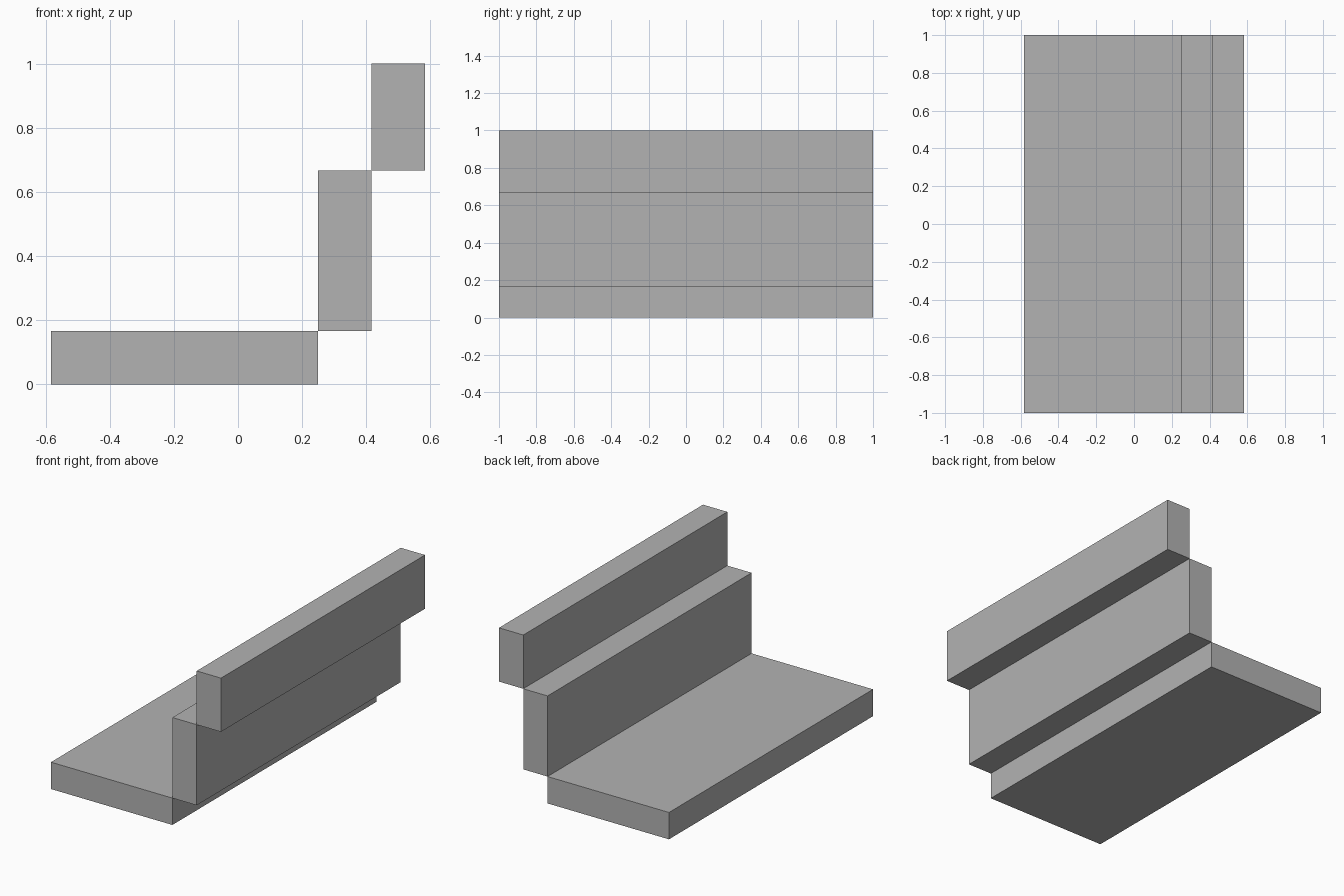
import bpy
import bmesh
from mathutils import Matrix, Vector

cube = bpy.data.objects.get("Cube")
if cube:
    bpy.data.objects.remove(cube, do_unlink=True)

# Single plain grey
grey = bpy.data.materials.new("plain_grey")
grey.use_nodes = True
colour = (0.45, 0.45, 0.45, 1.0)
grey.diffuse_color = colour
grey.node_tree.nodes["Principled BSDF"].inputs["Base Color"].default_value = colour

UNIT = 1 / 12   # module that all sections are built on
LENGTH = 2.0


def slab(name, x0, x1, z0, z1):
    """Full-length block, section given in modules."""
    size = Vector(((x1 - x0) * UNIT, LENGTH, (z1 - z0) * UNIT))
    bm = bmesh.new()
    bmesh.ops.create_cube(bm, size=1, matrix=Matrix.Diagonal(size).to_4x4())
    mesh = bpy.data.meshes.new(name)
    bm.to_mesh(mesh)
    bm.free()
    mesh.materials.append(grey)
    obj = bpy.data.objects.new(name, mesh)
    obj.location = ((x0 + x1) / 2 * UNIT, 0, (z0 + z1) / 2 * UNIT)
    bpy.context.collection.objects.link(obj)


# Flat base, then two upright boards stepping outwards edge to edge
slab("base_slab", -7, 3, 0, 2)
slab("lower_back_board", 3, 5, 2, 8)
slab("upper_back_board", 5, 7, 8, 12)
